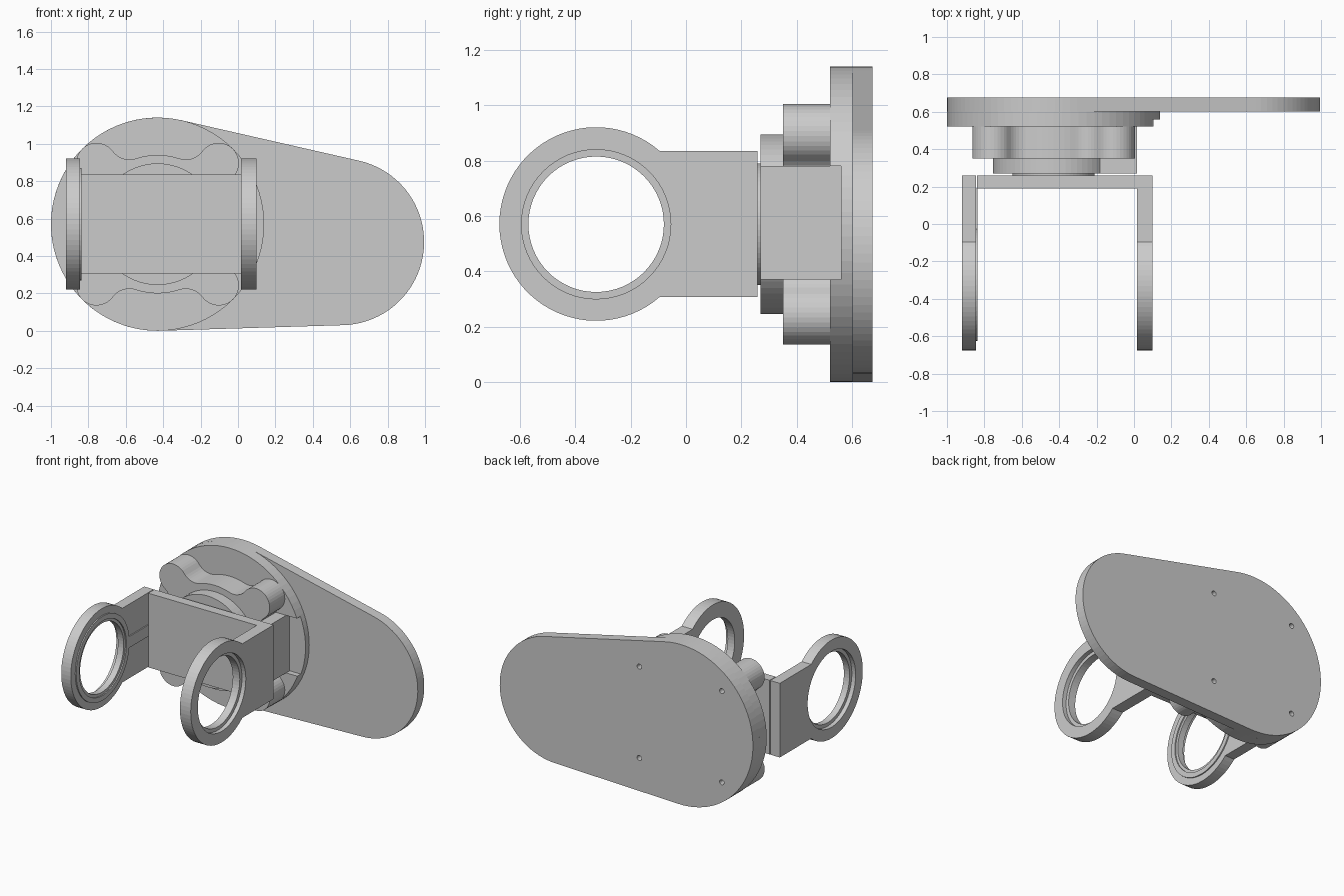
import bpy, bmesh
from math import pi, cos, sin, tau, atan2, acos, asin, sqrt, hypot, radians

if "Cube" in bpy.data.objects:
    bpy.data.objects.remove(bpy.data.objects["Cube"])

CX, CZ = -0.43, 0.57      # hub centre in the front view
RY = -0.325               # ring centre along y


def arc(c, r, a0, a1, n):
    return [(c[0] + r * cos(a0 + (a1 - a0) * i / n),
             c[1] + r * sin(a0 + (a1 - a0) * i / n)) for i in range(n + 1)]


def circle(c, r, n=64):
    return arc(c, r, 0, tau, n)[:-1]


def rect(u0, u1, v0, v1):
    return [(u0, v0), (u1, v0), (u1, v1), (u0, v1)]


def prism(name, pts, axis, lo, hi):
    """Extrude a profile: axis 'y' takes (x, z) points, axis 'x' takes (y, z)."""
    bm = bmesh.new()
    place = (lambda p, t: (p[0], t, p[1])) if axis == 'y' else (lambda p, t: (t, p[0], p[1]))
    ends = [[bm.verts.new(place(p, t)) for p in pts] for t in (lo, hi)]
    n = len(pts)
    for ring in ends:
        bm.faces.new(ring)
    for i in range(n):
        j = (i + 1) % n
        bm.faces.new((ends[0][i], ends[0][j], ends[1][j], ends[1][i]))
    bmesh.ops.recalc_face_normals(bm, faces=bm.faces[:])
    me = bpy.data.meshes.new(name)
    bm.to_mesh(me)
    bm.free()
    ob = bpy.data.objects.new(name, me)
    bpy.context.collection.objects.link(ob)
    return ob


def cut(ob, cutter):
    cutter.hide_render = True
    m = ob.modifiers.new("cut", 'BOOLEAN')
    m.operation, m.solver, m.object = 'DIFFERENCE', 'EXACT', cutter
    bpy.context.view_layer.objects.active = ob
    bpy.ops.object.modifier_apply(modifier=m.name)
    bpy.data.objects.remove(cutter)


# Tapered back plate: hull of a large and a smaller circle
R1, C2, R2 = 0.57, (0.55, 0.475), 0.445
dx, dz = C2[0] - CX, C2[1] - CZ
al, be = atan2(dz, dx), acos((R1 - R2) / hypot(dx, dz))
hull = arc((CX, CZ), R1, al + be, al + tau - be, 48) + arc(C2, R2, al - be, al + be, 40)
plate = prism("back_plate", hull, 'y', 0.602, 0.675)

# Four small screw holes in the plate
for sx in (-1, 1):
    for sz in (-1, 1):
        cut(plate, prism("screw_hole", circle((CX + sx * 0.325, CZ + sz * 0.325), 0.018, 16),
                         'y', 0.55, 0.7))

# Round mounting disc with a notch on its right edge
disc = prism("mounting_disc", circle((CX, CZ), R1, 80), 'y', 0.52, 0.602)
cut(disc, prism("notch", rect(-0.05, 0.3, 0.37, 0.78), 'y', 0.45, 0.56))

# Four-lobed flange with filleted waists
CORE, LOBE_D, LOBE_R, FIL = 0.37, 0.462, 0.108, 0.11
fd, fl = CORE + FIL, LOBE_R + FIL
spread = acos((fd * fd + LOBE_D ** 2 - fl * fl) / (2 * fd * LOBE_D))
short = lambda a: (a + pi) % tau - pi
at = lambda d, a: (CX + d * cos(a), CZ + d * sin(a))
aim = lambda p, q: atan2(q[1] - p[1], q[0] - p[0])
flange = []
for k in range(4):
    mid = pi / 4 + k * pi / 2
    a1, a2 = mid - spread, mid + spread
    L, F1, F2 = at(LOBE_D, mid), at(fd, a1), at(fd, a2)
    s = a1 + pi
    flange += arc(F1, FIL, s, s + short(aim(F1, L) - s), 8)
    s = aim(L, F1)
    flange += arc(L, LOBE_R, s, s + (aim(L, F2) - s) % tau, 20)[1:-1]
    s = aim(F2, L)
    flange += arc(F2, FIL, s, s + short(a2 + pi - s), 8)
    flange += arc((CX, CZ), CORE, a2, a1 + pi / 2, 8)[1:-1]
prism("lobed_flange", flange, 'y', 0.35, 0.52)

# Hub steps between the flange and the bracket
prism("hub_step", circle((CX, CZ), 0.325), 'y', 0.27, 0.35)
prism("hub_boss", circle((CX, CZ), 0.22), 'y', 0.255, 0.27)

# Side block reaching from the hub into the disc notch
prism("side_block", rect(CX, 0.015, 0.37, 0.78), 'y', 0.27, 0.56)

# U-shaped bracket: web and two arms ending in rings
prism("bracket_web", rect(-0.84, 0.015, 0.307, 0.835), 'y', 0.19, 0.258)
RING = 0.35
half = 0.264
t = asin(half / RING)
outline = arc((RY, CZ + 0.001), RING, t, tau - t, 56) + [(0.258, 0.307), (0.258, 0.835)]
for side, lo, hi in (("left", -0.92, -0.845), ("right", 0.015, 0.10)):
    arm = prism(side + "_arm", outline, 'x', lo, hi)
    cut(arm, prism("bore", circle((RY, CZ), 0.245), 'x', lo - 0.1, hi + 0.1))
    seat = (lo - 0.1, lo + 0.03) if side == "left" else (hi - 0.03, hi + 0.1)
    cut(arm, prism("counterbore", circle((RY, CZ), 0.27), 'x', *seat))

# Thin raised collar and strip on the inside of the left arm
collar = prism("left_collar", circle((RY, CZ), 0.30), 'x', -0.85, -0.837)
cut(collar, prism("bore", circle((RY, CZ), 0.265), 'x', -0.9, -0.8))
prism("left_strip", rect(RY + 0.29, 0.19, 0.53, 0.61), 'x', -0.85, -0.837)
